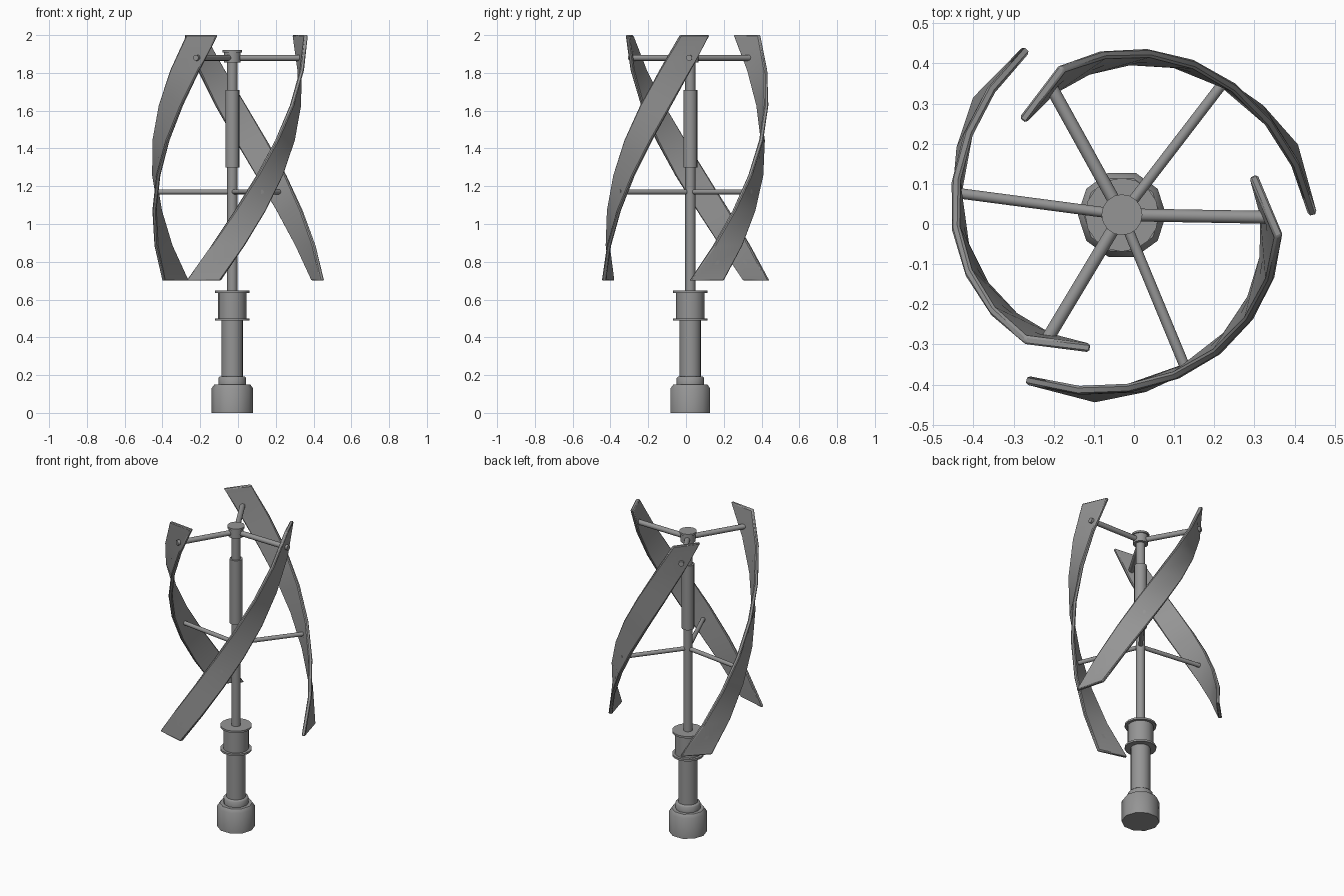
import bpy, bmesh, math
from mathutils import Vector

if "Cube" in bpy.data.objects:
    bpy.data.objects.remove(bpy.data.objects["Cube"], do_unlink=True)

AXIS = Vector((-0.03, 0.023, 0))

grey = bpy.data.materials.new("matte_grey")
grey.use_nodes = True
grey.diffuse_color = (0.3, 0.3, 0.3, 1)
grey.node_tree.nodes["Principled BSDF"].inputs["Base Color"].default_value = (0.3, 0.3, 0.3, 1)


def polar(r, angle, z=0.0):
    return AXIS + Vector((r * math.cos(angle), r * math.sin(angle), z))


def skin(name, rings, smooth=35):
    """Closed solid through a list of equal rings of points."""
    bm = bmesh.new()
    loops = [[bm.verts.new(p) for p in ring] for ring in rings]
    n = len(rings[0])
    for a, b in zip(loops, loops[1:]):
        for i in range(n):
            j = (i + 1) % n
            bm.faces.new((a[i], a[j], b[j], b[i]))
    bm.faces.new(loops[0])
    bm.faces.new(loops[-1])
    bmesh.ops.recalc_face_normals(bm, faces=bm.faces)
    mesh = bpy.data.meshes.new(name)
    bm.to_mesh(mesh)
    bm.free()
    mesh.materials.append(grey)
    ob = bpy.data.objects.new(name, mesh)
    bpy.context.collection.objects.link(ob)
    bpy.ops.object.select_all(action="DESELECT")
    ob.select_set(True)
    bpy.context.view_layer.objects.active = ob
    bpy.ops.object.shade_smooth_by_angle(angle=math.radians(smooth))
    return ob


def turned(name, sides, profile):
    """Turned part on the axis from (radius, height) pairs."""
    return skin(name, [[polar(r, math.tau * i / sides, z) for i in range(sides)]
                       for r, z in profile], 50)


def strut(name, angle, z, radius, length):
    out = Vector((math.cos(angle), math.sin(angle), 0))
    side = Vector((-out.y, out.x, 0))
    rings = []
    for reach in (0.01, length):
        centre = AXIS + out * reach + Vector((0, 0, z))
        rings.append([centre + side * (radius * math.cos(t)) + Vector((0, 0, radius * math.sin(t)))
                      for t in (math.tau * i / 12 for i in range(12))])
    skin(name, rings, 50)


# Stand, mast and hub
turned("base", 10, [(0.11, 0), (0.11, 0.13), (0.095, 0.15)])
turned("base_collar", 12, [(0.073, 0.15), (0.073, 0.185), (0.066, 0.192)])
turned("column", 16, [(0.057, 0.19), (0.057, 0.5)])
turned("generator_body", 16, [(0.075, 0.495), (0.075, 0.64)])
for label, z in (("lower", 0.488), ("upper", 0.635)):
    turned(label + "_flange", 16, [(0.092, z), (0.092, z + 0.012)])
turned("mast", 16, [(0.027, 0.64), (0.027, 1.87)])
turned("mast_sleeve", 16, [(0.037, 1.3), (0.037, 1.71)])
turned("hub", 16, [(0.044, 1.855), (0.044, 1.908), (0.051, 1.908), (0.051, 1.92)])

# Helical blades: a flat chord swept upward while turning and closing in
LEAD = (0.487, 0.462, 0.444, 0.434, 0.427, 0.42, 0.413, 0.405)
TRAIL = (0.474, 0.446, 0.426, 0.41, 0.395, 0.38, 0.366, 0.352)
THICK = 0.022


def blade(name, turn):
    rings = []
    for i, (lead, trail) in enumerate(zip(LEAD, TRAIL)):
        t = i / (len(LEAD) - 1)
        z = 0.7 + 1.3 * t
        middle = turn + math.radians(11 + 114 * t)
        half = math.radians(11 + t)
        a, b = polar(lead, middle - half, z), polar(trail, middle + half, z)
        chord = (b - a).normalized()
        inward = Vector((-chord.y, chord.x, 0)) * THICK
        rings.append([a, b, b + inward, a + inward])
    ob = skin(name, rings)
    bevel = ob.modifiers.new("soft_edges", "BEVEL")
    bevel.width = 0.005
    bevel.segments = 1
    bevel.limit_method = "ANGLE"
    bevel.angle_limit = math.radians(40)


for k, label in enumerate(("left", "right", "front")):
    turn = math.tau * k / 3
    blade(label + "_blade", turn)
    strut(label + "_lower_strut", turn + math.radians(52.5), 1.17, 0.013, 0.405)
    strut(label + "_upper_strut", turn + math.radians(119), 1.88, 0.016, 0.375)
